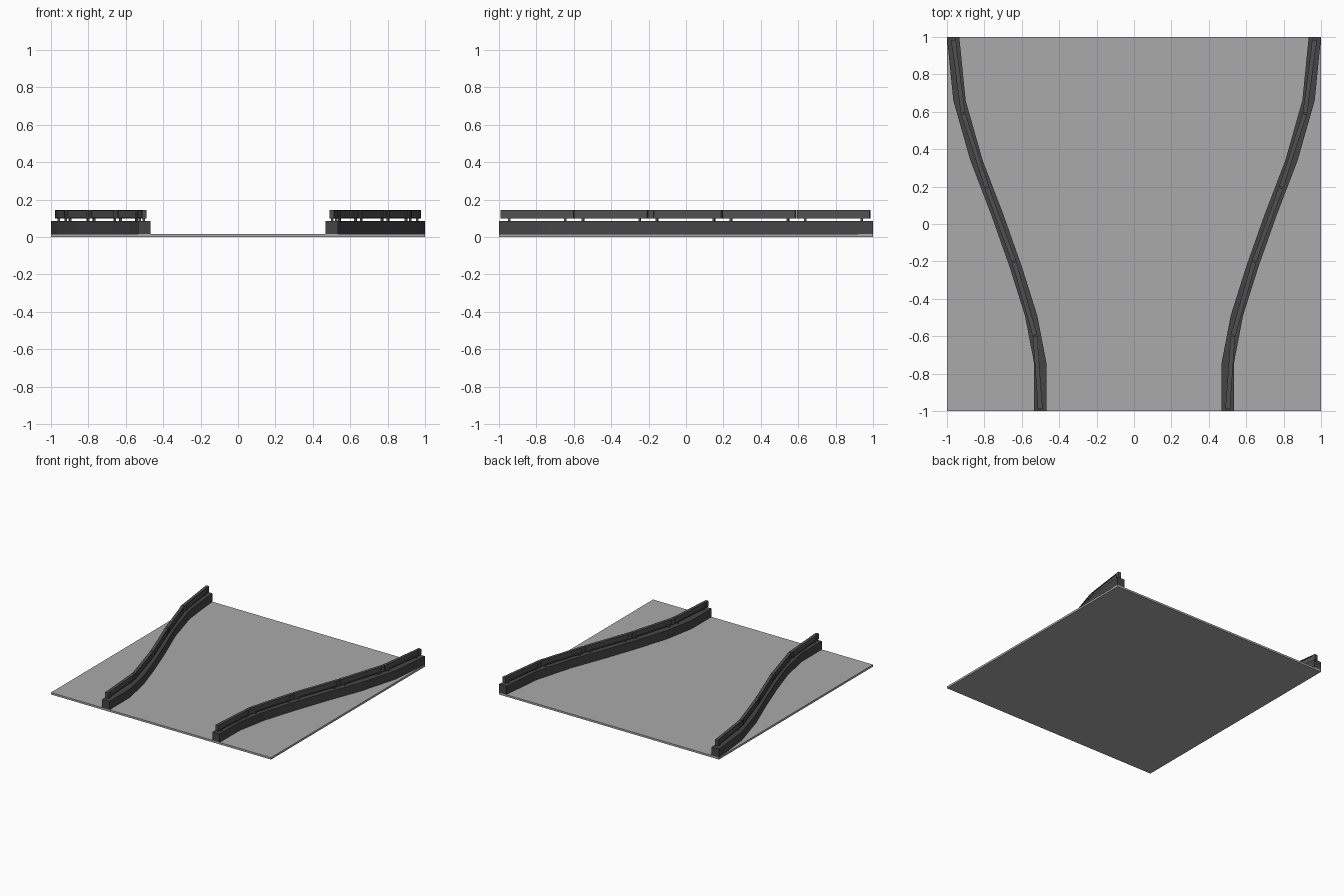
import bpy, bmesh, math
from mathutils import Matrix, Vector

if "Cube" in bpy.data.objects:
    bpy.data.objects.remove(bpy.data.objects["Cube"])

TOP = 0.085     # wall top
BASE = 0.016    # road thickness
# centre line of the right wall (x, y)
PATH = [(.501, -1), (.502, -.74), (.55, -.49), (.632, -.23),
        (.731, .05), (.842, .34), (.933, .66), (.967, 1)]


def make(name, bm):
    bmesh.ops.recalc_face_normals(bm, faces=bm.faces)
    me = bpy.data.meshes.new(name)
    bm.to_mesh(me)
    bm.free()
    ob = bpy.data.objects.new(name, me)
    bpy.context.collection.objects.link(ob)
    return ob


def box(bm, size, loc, frame=Matrix()):
    m = frame @ Matrix.Translation(loc) @ Matrix.Diagonal((*size, 1))
    bmesh.ops.create_cube(bm, size=1, matrix=m)


def path_x(y):
    for (x0, y0), (x1, y1) in zip(PATH, PATH[1:]):
        if y <= y1:
            return x0 + (x1 - x0) * (y - y0) / (y1 - y0)
    return PATH[-1][0]


def mirror(ob):
    mod = ob.modifiers.new("mirror", 'MIRROR')
    mod.use_axis[0] = True


def paint(ob, name, grey):
    mat = bpy.data.materials.new(name)
    mat.diffuse_color = (grey, grey, grey, 1)
    mat.use_nodes = True
    mat.node_tree.nodes["Principled BSDF"].inputs["Base Color"].default_value = mat.diffuse_color
    ob.data.materials.append(mat)


# road slab
bm = bmesh.new()
box(bm, (2, 2, BASE), (0, 0, BASE / 2))
road = make("road_slab", bm)
paint(road, "road_grey", 0.4)

# side walls swept along the tapering road
bm = bmesh.new()
rings = [[bm.verts.new((x + dx, y, z)) for dx, z in
          ((-.033, BASE), (.033, BASE), (.033, TOP), (-.033, TOP))]
         for x, y in PATH]
for a, b in zip(rings, rings[1:]):
    for i in range(4):
        j = (i + 1) % 4
        bm.faces.new((a[i], a[j], b[j], b[i]))
bm.faces.new(rings[0])
bm.faces.new(rings[-1])
walls = make("side_walls", bm)
mirror(walls)
paint(walls, "wall_grey", 0.06)

# five guard rails per side, each with end blocks and two posts
rails, posts = bmesh.new(), bmesh.new()
for k in range(5):
    y0, y1 = -0.99 + k * 0.396, -0.60 + k * 0.396
    a, b = Vector((path_x(y0), y0, 0)), Vector((path_x(y1), y1, 0))
    d = b - a
    length = d.length
    frame = Matrix.Translation((a + b) / 2) @ Matrix.Rotation(
        math.atan2(d.y, d.x) - math.pi / 2, 4, 'Z')
    box(rails, (.014, length - .06, .034), (0, 0, .1225), frame)
    for z in (.1025, .1425):
        box(rails, (.024, length - .06, .007), (0, 0, z), frame)
    for s in (-1, 1):
        box(rails, (.026, .031, .046), (0, s * (length / 2 - .0155), .1225), frame)
        box(posts, (.012, .012, .022), (0, s * (length / 2 - .045), .092), frame)
for name, bm in (("guard_rails", rails), ("rail_posts", posts)):
    ob = make(name, bm)
    mirror(ob)
    paint(ob, name + "_grey", 0.08)
